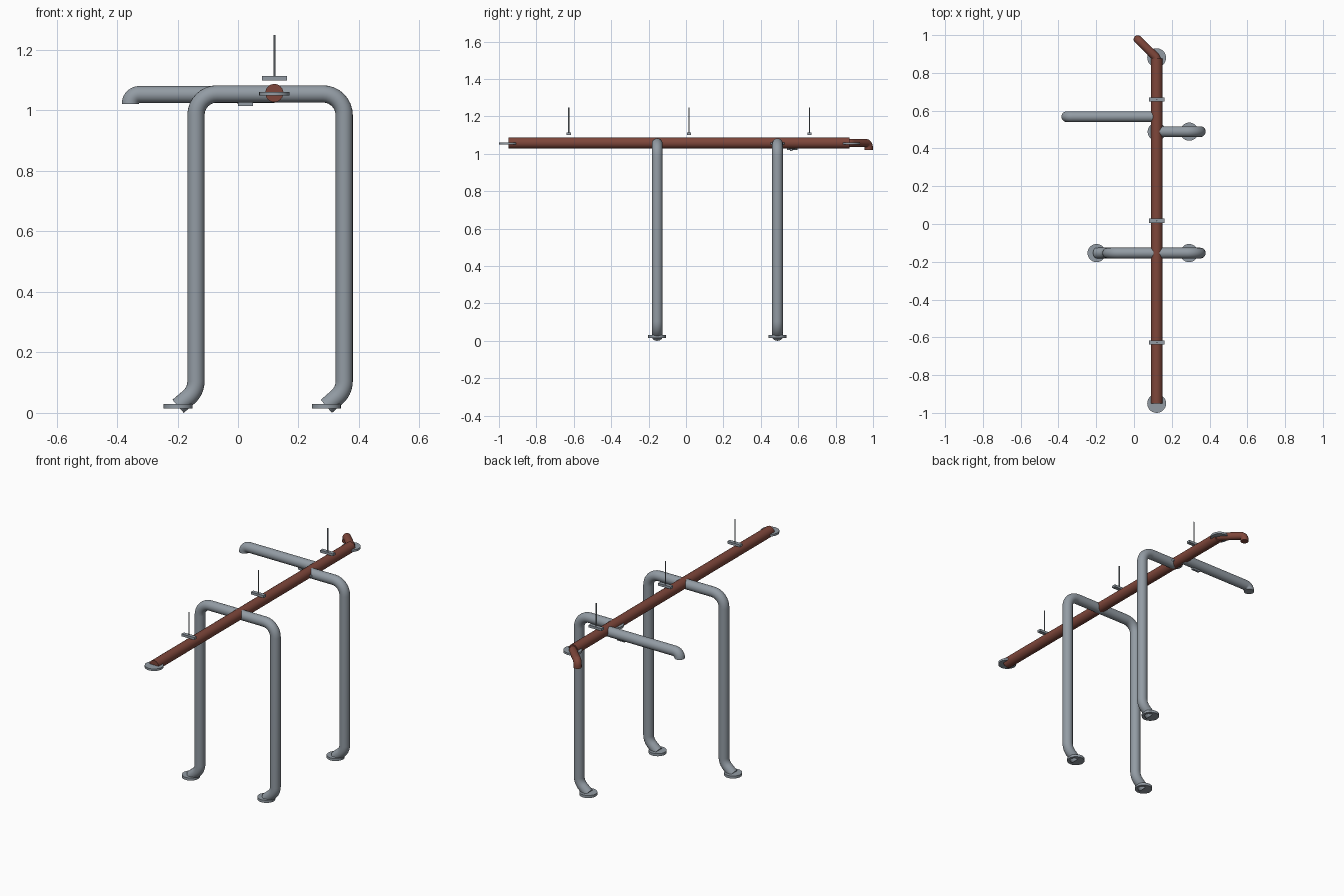
import bpy, bmesh, math
from mathutils import Vector

if "Cube" in bpy.data.objects:
    bpy.data.objects.remove(bpy.data.objects["Cube"])


def material(name, rgb):
    m = bpy.data.materials.new(name)
    m.diffuse_color = (*rgb, 1)
    m.use_nodes = True
    m.node_tree.nodes["Principled BSDF"].inputs["Base Color"].default_value = m.diffuse_color
    return m


STEEL = material("grey steel", (0.29, 0.33, 0.37))
RED = material("oxide red paint", (0.21, 0.062, 0.043))
PIPE_Z, MAIN_X = 1.058, 0.12


def finish(obj, mat):
    obj.data.materials.append(mat)
    bpy.context.view_layer.objects.active = obj
    bpy.ops.object.select_all(action='DESELECT')
    obj.select_set(True)
    bpy.ops.object.shade_smooth_by_angle(angle=math.radians(40))
    return obj


def rounded(points, bends):
    """Replace each inner corner by an arc of the given bend radius."""
    pts = [Vector(p) for p in points]
    path = [pts[0]]
    for a, b, c, r in zip(pts, pts[1:], pts[2:], bends):
        u, v = (a - b).normalized(), (c - b).normalized()
        half = u.angle(v) / 2
        centre = b + (u + v).normalized() * r / math.sin(half)
        start = b + u * r / math.tan(half) - centre
        end = b + v * r / math.tan(half) - centre
        path += [centre + start.slerp(end, i / 8) * r / start.slerp(end, i / 8).length
                 for i in range(9)]
    return path + [pts[-1]]


def pipe(name, points, bends, radius, mat, sides=20):
    """Sweep a circle along a rounded path."""
    path = rounded(points, bends)
    bm = bmesh.new()
    rings = []
    tangent = (path[1] - path[0]).normalized()
    side = tangent.orthogonal().normalized()
    for i, p in enumerate(path):
        t = (path[min(i + 1, len(path) - 1)] - path[max(i - 1, 0)]).normalized()
        side = tangent.rotation_difference(t) @ side
        tangent = t
        up = t.cross(side)
        rings.append([bm.verts.new(p + radius * (side * math.cos(a) + up * math.sin(a)))
                      for a in (k * math.tau / sides for k in range(sides))])
    for r, s in zip(rings, rings[1:]):
        for k in range(sides):
            n = (k + 1) % sides
            bm.faces.new((r[k], r[n], s[n], s[k]))
    bm.faces.new(rings[0][::-1])
    bm.faces.new(rings[-1])
    bmesh.ops.recalc_face_normals(bm, faces=bm.faces)
    mesh = bpy.data.meshes.new(name)
    bm.to_mesh(mesh)
    bm.free()
    obj = bpy.data.objects.new(name, mesh)
    bpy.context.collection.objects.link(obj)
    return finish(obj, mat)


def disc(name, x, y, z, radius, depth):
    bpy.ops.mesh.primitive_cylinder_add(vertices=28, radius=radius, depth=depth,
                                        location=(x, y, z))
    bpy.context.object.name = name
    return finish(bpy.context.object, STEEL)


def box(name, loc, size):
    bpy.ops.mesh.primitive_cube_add(size=1, location=loc)
    obj = bpy.context.object
    obj.name, obj.scale = name, size
    bpy.ops.object.transform_apply(location=False, rotation=False)
    return finish(obj, STEEL)


def foot(leg_x):
    """Points where a leg kicks sideways into its flange, from floor up."""
    return (leg_x - 0.059, 0.025), (leg_x, 0.076)


# Long red main pipe with flanges on both ends
pipe("main_pipe", [(MAIN_X, -0.95, 1.061), (MAIN_X, 0.875, 1.061)], [], 0.03, RED)
for y in (-0.95, 0.88):
    disc("main_flange", MAIN_X, y, 1.058, 0.05, 0.012)

# Narrow outlet, turning diagonally and then down
pipe("outlet_elbow", [(MAIN_X, 0.85, 1.061), (MAIN_X, 0.88, 1.061),
                      (0.02, 0.977, 1.061), (0.02, 0.977, 1.024)],
     [0.03, 0.023], 0.022, RED)

# Full portal frame near the front
L, R, Y1, Y2 = -0.139, 0.351, -0.154, 0.489
(fl, kl), (fr, kr) = foot(L), foot(R)
pipe("front_frame", [(fl[0], Y1, fl[1]), (kl[0], Y1, kl[1]), (L, Y1, PIPE_Z),
                     (R, Y1, PIPE_Z), (kr[0], Y1, kr[1]), (fr[0], Y1, fr[1])],
     [0.07, 0.07, 0.07, 0.07], 0.0285, STEEL)

# Single rear leg running up to the main pipe
pipe("rear_leg", [(fr[0], Y2, fr[1]), (kr[0], Y2, kr[1]), (R, Y2, PIPE_Z),
                  (MAIN_X, Y2, PIPE_Z)], [0.07, 0.07], 0.0285, STEEL)
disc("rear_joint_flange", MAIN_X, Y2, PIPE_Z, 0.048, 0.012)

# Floor flanges
for x, y in ((fl[0], Y1), (fr[0], Y1), (fr[0], Y2)):
    disc("floor_flange", x, y, 0.026, 0.048, 0.015)

# Side branch with a tight downward elbow, and its small clip
pipe("side_branch", [(MAIN_X, 0.568, 1.056), (-0.356, 0.568, 1.056),
                     (-0.356, 0.568, 1.024)], [0.03], 0.0285, STEEL)
box("branch_clip", (0.025, 0.562, 1.03), (0.05, 0.014, 0.024))

# Ceiling hangers: a flat bar with a thin rod
for y in (-0.627, 0.017, 0.66):
    box("hanger_bar", (MAIN_X + 0.001, y, 1.11), (0.083, 0.022, 0.014))
    disc("hanger_rod", MAIN_X + 0.001, y, 1.183, 0.003, 0.138)

# Rest the lowest point on the floor
bpy.context.view_layer.update()
low = min((o.matrix_world @ v.co).z for o in bpy.data.objects for v in o.data.vertices)
for o in bpy.data.objects:
    o.location.z -= low
